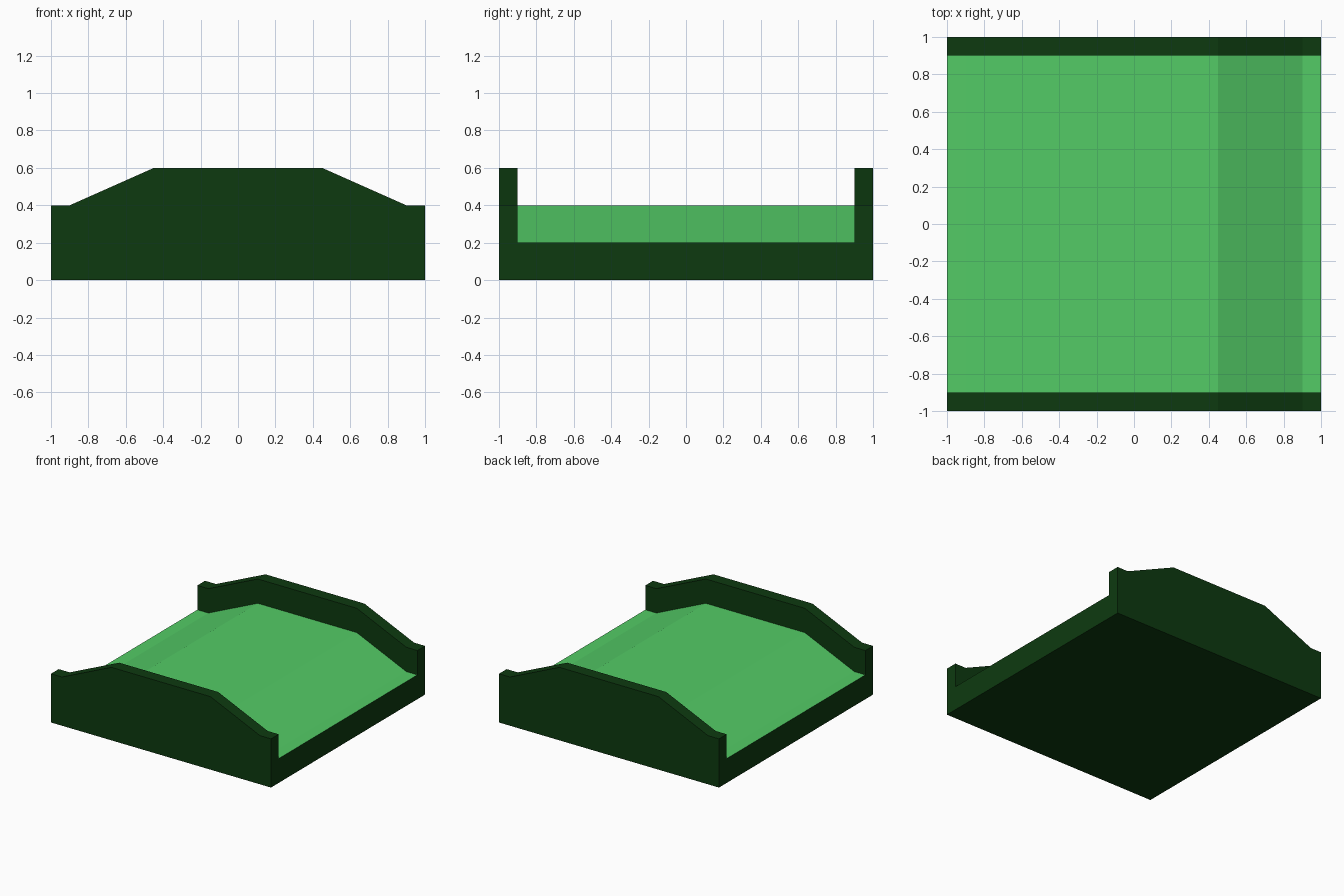
import bpy
import bmesh

cube = bpy.data.objects.get("Cube")
if cube:
    bpy.data.objects.remove(cube, do_unlink=True)


def make_material(name, colour):
    mat = bpy.data.materials.new(name)
    mat.use_nodes = True
    mat.diffuse_color = colour
    mat.node_tree.nodes["Principled BSDF"].inputs["Base Color"].default_value = colour
    return mat


dark_green = make_material("dark green frame", (0.004, 0.042, 0.005, 1))
turf_green = make_material("light green turf", (0.087, 0.6, 0.133, 1))

# Hill outline along x; the side walls follow it one step higher
HILL = [(-1, 0.2), (-0.9, 0.2), (-0.45, 0.4), (0.45, 0.4), (0.9, 0.2), (1, 0.2)]
WALL = 0.2

# Cross-sections from front to back: position y and extra height
SECTIONS = [(-1, WALL), (-0.9, WALL), (-0.9, 0), (0.9, 0), (0.9, WALL), (1, WALL)]

bm = bmesh.new()
rows = [[bm.verts.new((x, y, z + lift)) for x, z in HILL] for y, lift in SECTIONS]

# Upper surface: wall tops, inner wall sides and the turf between them
for i, (near, far) in enumerate(zip(rows, rows[1:])):
    for j in range(len(HILL) - 1):
        face = bm.faces.new((near[j], near[j + 1], far[j + 1], far[j]))
        face.material_index = 1 if i == 2 else 0

# Base corners, closed by the outer walls, the end faces and the underside
fl, fr, bl, br = [bm.verts.new((x, y, 0)) for y in (-1, 1) for x in (-1, 1)]
bm.faces.new([fl, fr] + rows[0][::-1])
bm.faces.new([br, bl] + rows[-1])
bm.faces.new([bl, fl] + [row[0] for row in rows])
bm.faces.new([fr, br] + [row[-1] for row in reversed(rows)])
bm.faces.new([fl, bl, br, fr])
bmesh.ops.recalc_face_normals(bm, faces=bm.faces)

mesh = bpy.data.meshes.new("hill_lane")
bm.to_mesh(mesh)
bm.free()
mesh.materials.append(dark_green)
mesh.materials.append(turf_green)
hill_lane = bpy.data.objects.new("hill_lane", mesh)
bpy.context.collection.objects.link(hill_lane)
